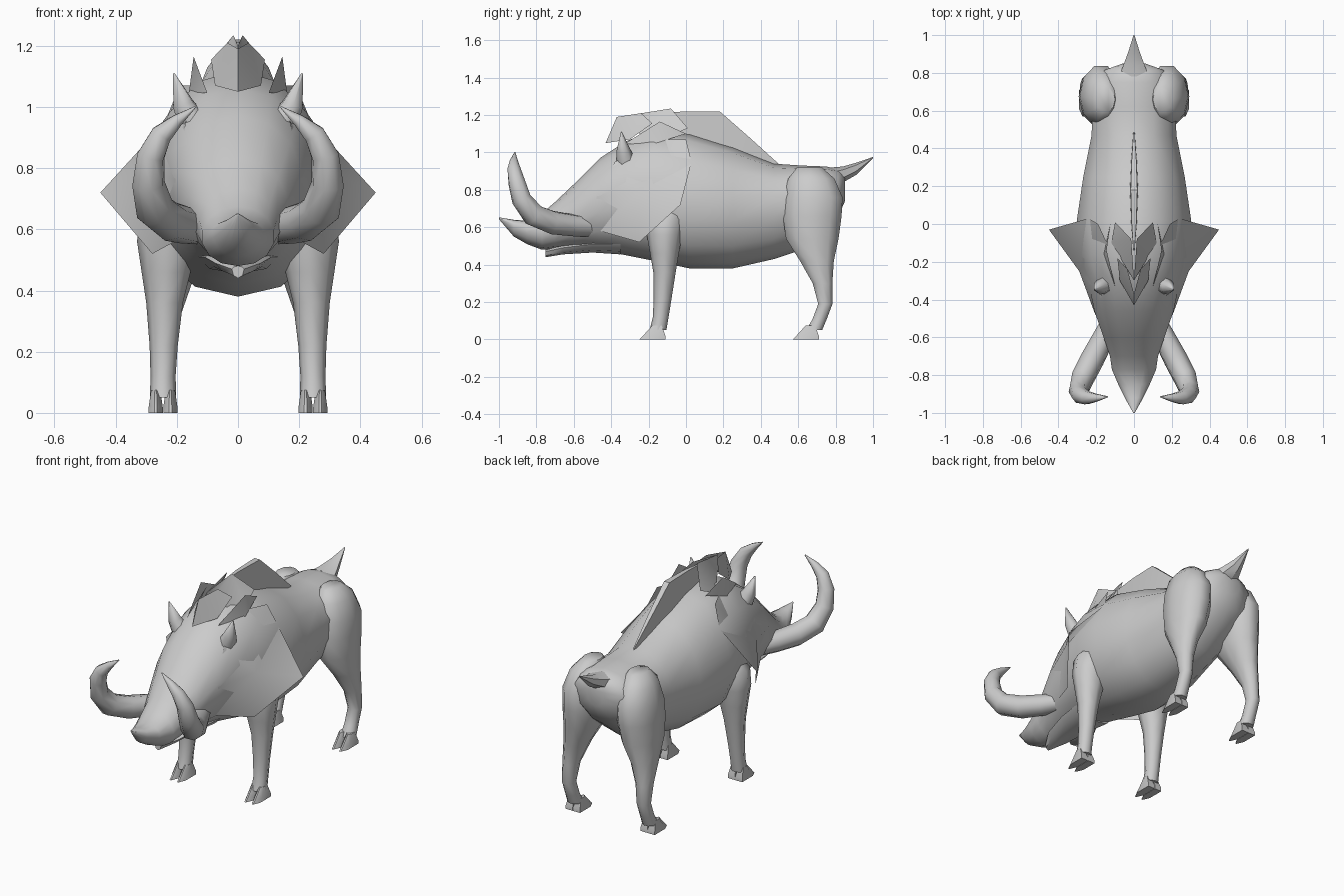
import bpy, bmesh, math
from mathutils import Vector

hide = bpy.data.materials.new("plain grey hide")
hide.diffuse_color = (0.6, 0.6, 0.6, 1)


def finish(name, bm, mirror=False, angle=40, closed=True):
    if closed:
        bmesh.ops.recalc_face_normals(bm, faces=bm.faces)
    me = bpy.data.meshes.new(name)
    bm.to_mesh(me)
    bm.free()
    ob = bpy.data.objects.new(name, me)
    bpy.context.collection.objects.link(ob)
    me.materials.append(hide)
    bpy.ops.object.select_all(action='DESELECT')
    ob.select_set(True)
    bpy.context.view_layer.objects.active = ob
    bpy.ops.object.shade_smooth_by_angle(angle=math.radians(angle))
    if mirror:
        m = ob.modifiers.new("mirror", 'MIRROR')
        m.use_mirror_merge = False
    return ob


def loft(name, rings, mirror=False, angle=40):
    """Skin a list of equal-length point rings and cap both ends."""
    bm = bmesh.new()
    loops = [[bm.verts.new(p) for p in r] for r in rings]
    n = len(rings[0])
    for a, b in zip(loops, loops[1:]):
        for i in range(n):
            j = (i + 1) % n
            bm.faces.new((a[i], a[j], b[j], b[i]))
    bm.faces.new(loops[0])
    bm.faces.new(loops[-1])
    return finish(name, bm, mirror, angle)


def body_ring(y, zb, zt, w, zm, n=14):
    """Egg section: half width w at height zm, bottom zb, top zt."""
    pts = []
    for i in range(n):
        a = math.tau * i / n
        s, c = math.sin(a), math.cos(a)
        h = (zt - zm) if c > 0 else (zm - zb)
        pts.append((w * math.copysign(abs(s) ** 0.95, s), y, zm + h * c))
    return pts


def flat_ring(x, y, z, rx, ry, n=8):
    return [(x + rx * math.cos(math.tau * i / n), y + ry * math.sin(math.tau * i / n), z)
            for i in range(n)]


def tube(name, path, n=8, angle=75):
    """Round section swept along x, y, z, radius points."""
    pts = [Vector(p[:3]) for p in path]
    rings, last = [], None
    for i, p in enumerate(pts):
        t = (pts[min(i + 1, len(pts) - 1)] - pts[max(i - 1, 0)]).normalized()
        u = last - t * last.dot(t) if last else t.cross(Vector((0.6, -0.8, 0.1)))
        u.normalize()
        last = u
        v = t.cross(u)
        r = path[i][3]
        rings.append([p + r * (u * math.cos(math.tau * k / n) + v * math.sin(math.tau * k / n))
                      for k in range(n)])
    return loft(name, rings, True, angle)


def sheet(name, pts, centre=None, angle=25):
    """Open plate: one polygon, or a fan around a centre point."""
    bm = bmesh.new()
    v = [bm.verts.new(p) for p in pts]
    if centre:
        c = bm.verts.new(centre)
        for i in range(len(v)):
            bm.faces.new((c, v[i], v[(i + 1) % len(v)]))
    else:
        bm.faces.new(v)
        bmesh.ops.triangulate(bm, faces=bm.faces)
    return finish(name, bm, True, angle)


# Trunk, head and upturned snout: y, bottom, top, half width, widest height
trunk = [(0.85, 0.74, 0.88, 0.06, 0.82), (0.815, 0.66, 0.91, 0.16, 0.80),
         (0.75, 0.59, 0.925, 0.20, 0.78), (0.62, 0.48, 0.93, 0.225, 0.75),
         (0.47, 0.43, 0.94, 0.23, 0.72), (0.25, 0.38, 1.03, 0.275, 0.70),
         (0.02, 0.38, 1.10, 0.31, 0.71), (-0.17, 0.42, 1.12, 0.285, 0.75),
         (-0.32, 0.45, 1.06, 0.245, 0.78), (-0.46, 0.48, 0.97, 0.215, 0.74),
         (-0.60, 0.49, 0.83, 0.165, 0.67), (-0.70, 0.485, 0.735, 0.13, 0.60),
         (-0.77, 0.48, 0.675, 0.12, 0.575), (-0.85, 0.51, 0.635, 0.085, 0.59),
         (-0.92, 0.55, 0.64, 0.05, 0.61), (-1.0, 0.643, 0.653, 0.004, 0.648)]
loft("trunk_and_head", [body_ring(*r) for r in trunk], angle=55)

# Lower jaw
jaw = [(-0.35, 0.455, 0.53, 0.13, 0.51), (-0.5, 0.465, 0.53, 0.11, 0.51),
       (-0.66, 0.455, 0.51, 0.075, 0.49), (-0.75, 0.44, 0.48, 0.02, 0.47)]
loft("lower_jaw", [body_ring(*r, n=8) for r in jaw], angle=50)

# Tail tuft
tail = [(0.78, 0.80, 0.92, 0.09, 0.87), (0.84, 0.84, 0.925, 0.065, 0.89),
        (0.91, 0.88, 0.945, 0.035, 0.92), (1.0, 0.97, 0.976, 0.003, 0.973)]
loft("tail", [body_ring(*r, n=6) for r in tail], angle=45)

# Legs: x, y, z, radius x, radius y
front_leg = [(0.19, -0.10, 0.72, 0.07, 0.08), (0.22, -0.11, 0.66, 0.10, 0.105),
             (0.23, -0.115, 0.56, 0.10, 0.095), (0.235, -0.115, 0.46, 0.08, 0.077),
             (0.24, -0.115, 0.36, 0.06, 0.06), (0.243, -0.125, 0.22, 0.046, 0.048),
             (0.245, -0.135, 0.12, 0.041, 0.042), (0.245, -0.15, 0.05, 0.043, 0.045)]
loft("front_leg", [flat_ring(*r) for r in front_leg], True, 60)
hind_leg = [(0.15, 0.66, 0.92, 0.05, 0.07), (0.165, 0.67, 0.86, 0.09, 0.13),
            (0.175, 0.68, 0.76, 0.112, 0.165), (0.178, 0.675, 0.66, 0.115, 0.165),
            (0.19, 0.675, 0.54, 0.10, 0.148), (0.22, 0.70, 0.42, 0.068, 0.095),
            (0.24, 0.73, 0.30, 0.046, 0.055), (0.245, 0.745, 0.19, 0.038, 0.04),
            (0.245, 0.715, 0.11, 0.038, 0.04), (0.245, 0.685, 0.05, 0.043, 0.045)]
loft("hind_leg", [flat_ring(*r, n=10) for r in hind_leg], True, 60)

# Split hooves: two wedge toes on every foot
for part, heel in (("front", -0.11), ("hind", 0.71)):
    for side, x in (("inner", 0.221), ("outer", 0.269)):
        rings = [[(x + sx * w, heel + y0 + dy * k, z) for sx, k in
                  ((-1, 0), (1, 0), (1, 0.7), (0.2, 1), (-0.2, 1), (-1, 0.7))]
                 for z, w, y0, dy in ((0.0, 0.023, 0, -0.14), (0.02, 0.023, 0, -0.12),
                                      (0.075, 0.015, -0.02, -0.05))]
        loft(f"{part}_{side}_hoof", rings, True, 50)

# Tusks sweeping out, up and back in
tube("tusk", [(0.09, -0.46, 0.60, 0.05), (0.16, -0.60, 0.61, 0.06), (0.22, -0.715, 0.625, 0.065),
              (0.272, -0.815, 0.665, 0.064), (0.293, -0.88, 0.75, 0.054),
              (0.285, -0.905, 0.84, 0.047), (0.25, -0.92, 0.91, 0.037),
              (0.20, -0.92, 0.955, 0.022), (0.14, -0.915, 1.0, 0.003)])

# Ears
tube("ear", [(0.15, -0.32, 0.95, 0.052), (0.18, -0.335, 1.01, 0.038),
             (0.21, -0.345, 1.11, 0.003)], n=6)

# Flared cheek ruff
sheet("cheek_ruff", [(0.13, -0.13, 1.07), (0.19, 0.0, 1.07), (0.24, 0.03, 0.95),
                     (0.45, -0.03, 0.72), (0.28, -0.25, 0.52), (0.17, -0.46, 0.58),
                     (0.205, -0.48, 0.76), (0.17, -0.38, 0.95)], (0.29, -0.25, 0.79), 75)

# Bristle plates over the brow and neck, each pair meeting in a prow
sheet("brow_plate", [(0, -0.43, 1.05), (0.075, -0.30, 1.07), (0.088, -0.18, 1.155),
                     (0.035, -0.24, 1.21), (0, -0.37, 1.19)], angle=60)
sheet("neck_plate", [(0, -0.30, 1.11), (0, -0.30, 1.20), (0.015, -0.08, 1.235),
                     (0.10, 0.01, 1.13), (0.12, -0.10, 1.08)], angle=60)
sheet("side_plate", [(0.10, -0.33, 1.045), (0.145, -0.14, 1.165), (0.125, 0.0, 1.10),
                     (0.16, -0.16, 1.05)], angle=60)

# Bristle crest along the spine: narrow lens section
crest = [(-0.14, 1.09, 1.21, 0.004), (0.0, 1.07, 1.22, 0.015), (0.18, 1.03, 1.22, 0.022),
         (0.34, 0.97, 1.08, 0.015), (0.5, 0.92, 0.935, 0.003)]
loft("spine_crest", [[(-w, y, b), (w, y, b), (w * 0.8, y, t), (-w * 0.8, y, t)]
                     for y, b, t, w in crest], angle=30)
